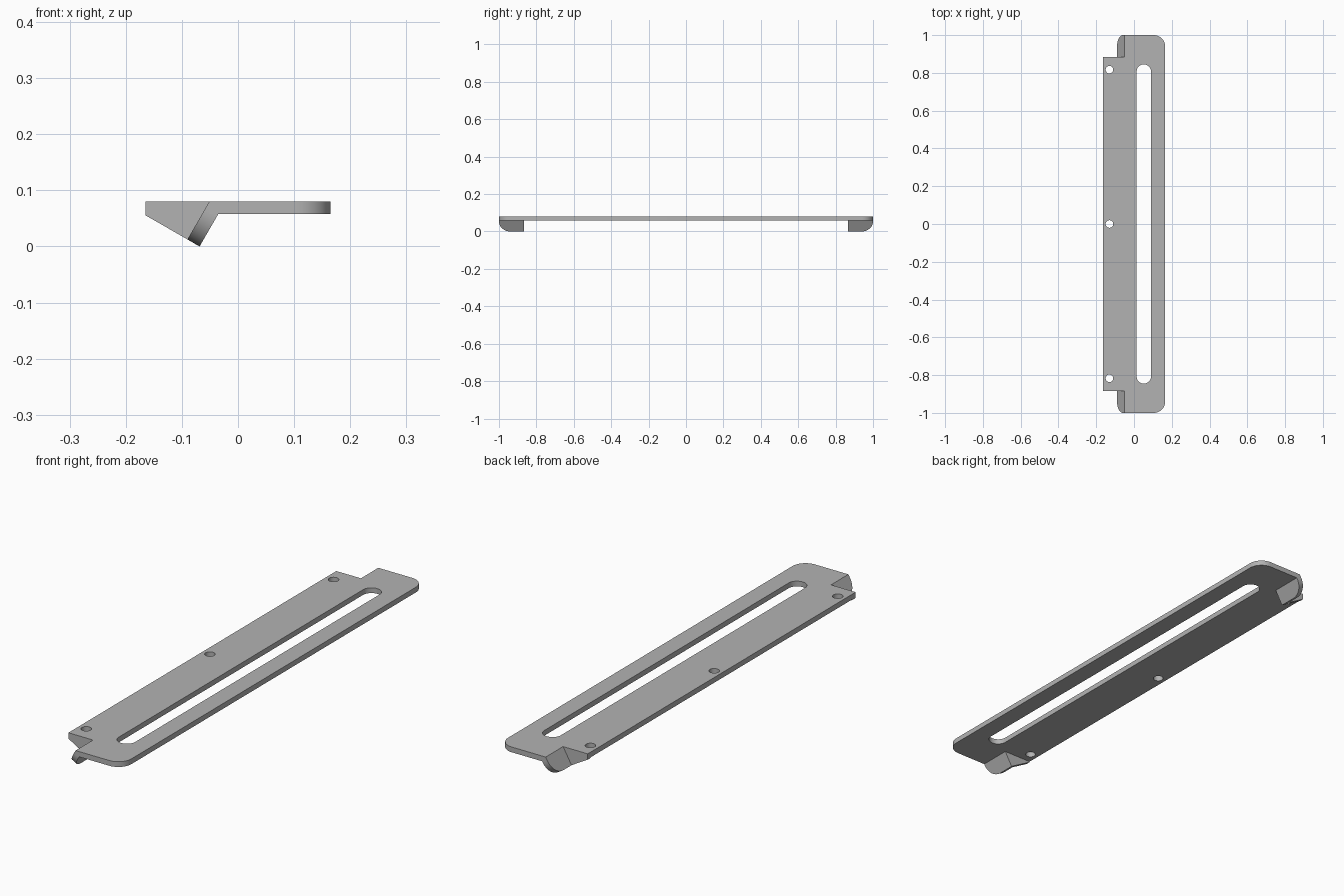
import bpy, bmesh, math
from mathutils import Vector, Matrix

cube = bpy.data.objects.get("Cube")
if cube:
    bpy.data.objects.remove(cube, do_unlink=True)

grey = bpy.data.materials.new("satin grey metal")
grey.use_nodes = True
colour = (0.45, 0.45, 0.45, 1)
grey.diffuse_color = colour
grey.node_tree.nodes["Principled BSDF"].inputs["Base Color"].default_value = colour


def rounded(corners, steps=12):
    """Outline from (x, y, radius) right-angle corners; zero radius stays sharp."""
    pts = []
    for i, (x, y, r) in enumerate(corners):
        p = Vector((x, y))
        if not r:
            pts.append(p)
            continue
        a = (Vector(corners[i - 1][:2]) - p).normalized()
        b = (Vector(corners[(i + 1) % len(corners)][:2]) - p).normalized()
        for k in range(steps + 1):
            t = math.pi / 2 * k / steps
            pts.append(p + (a + b) * r - b * r * math.cos(t) - a * r * math.sin(t))
    return pts


def rounded_box(cx, cy, hx, hy, r):
    return rounded([(cx - hx, cy - hy, r), (cx + hx, cy - hy, r),
                    (cx + hx, cy + hy, r), (cx - hx, cy + hy, r)])


def sheet(name, loops, half, u, v, w, origin):
    """Flat sheet with holes, drawn on axes u, v and thickened along w."""
    curve = bpy.data.curves.new(name + " outline", "CURVE")
    curve.dimensions = "2D"
    curve.fill_mode = "BOTH"
    curve.extrude = half
    for loop in loops:
        spline = curve.splines.new("POLY")
        spline.points.add(len(loop) - 1)
        for point, p in zip(spline.points, loop):
            point.co = (p[0], p[1], 0, 1)
        spline.use_cyclic_u = True
    helper = bpy.data.objects.new(name + " outline", curve)
    bpy.context.collection.objects.link(helper)
    bpy.context.view_layer.update()
    graph = bpy.context.evaluated_depsgraph_get()
    mesh = bpy.data.meshes.new_from_object(helper.evaluated_get(graph))
    bpy.data.objects.remove(helper, do_unlink=True)
    bpy.data.curves.remove(curve)

    frame = Matrix((u, v, w)).transposed().to_4x4()
    bm = bmesh.new()
    bm.from_mesh(mesh)
    bm.transform(Matrix.Translation(origin) @ frame)
    bmesh.ops.remove_doubles(bm, verts=bm.verts, dist=0.00005)
    bmesh.ops.recalc_face_normals(bm, faces=bm.faces)
    bm.to_mesh(mesh)
    bm.free()
    mesh.name = name
    mesh.materials.clear()
    mesh.materials.append(grey)
    obj = bpy.data.objects.new(name, mesh)
    bpy.context.collection.objects.link(obj)
    bpy.ops.object.select_all(action="DESELECT")
    obj.select_set(True)
    bpy.context.view_layer.objects.active = obj
    bpy.ops.object.shade_smooth_by_angle(angle=math.radians(30))
    return obj


X, Y, Z = Vector((1, 0, 0)), Vector((0, 1, 0)), Vector((0, 0, 1))
edge, shoulder, fold = 0.165, 0.885, -0.051

# Flat plate with long slot and three screw holes
outline = rounded([(fold, -1, 0), (edge, -1, 0.06), (edge, 1, 0.06), (fold, 1, 0),
                   (fold, shoulder, 0), (-edge, shoulder, 0),
                   (-edge, -shoulder, 0), (fold, -shoulder, 0)])
slot = rounded_box(0.052, 0, 0.038, 0.845, 0.0378)
holes = [rounded_box(-0.13, y, 0.02, 0.02, 0.0198) for y in (-0.817, 0, 0.817)]
sheet("plate", [outline, slot] + holes, 0.011, X, Y, Z, Vector((0, 0, 0.069)))

# Folded tabs and their triangular gussets, one pair at each end
down = Vector((-0.5, 0, -math.sqrt(0.75)))
out = Vector((-math.sqrt(0.75), 0, 0.5))
inner = Vector((-0.035, 0, 0.058))
for end, side in (("front", -1), ("back", 1)):
    tab = rounded([(0.865, -0.011, 0), (1, -0.011, 0), (1, 0.067, 0.062), (0.865, 0.067, 0)])
    sheet(end + "_tab", [tab], 0.0125, Y * side, down, out, inner + out * 0.0125)
    gusset = [(-edge, 0.058), (-edge, 0.0555), (-0.09, 0.0125), (-0.0639, 0.058)]
    sheet(end + "_gusset", [gusset], 0.01, X, Z, Y, Y * side * 0.875)
